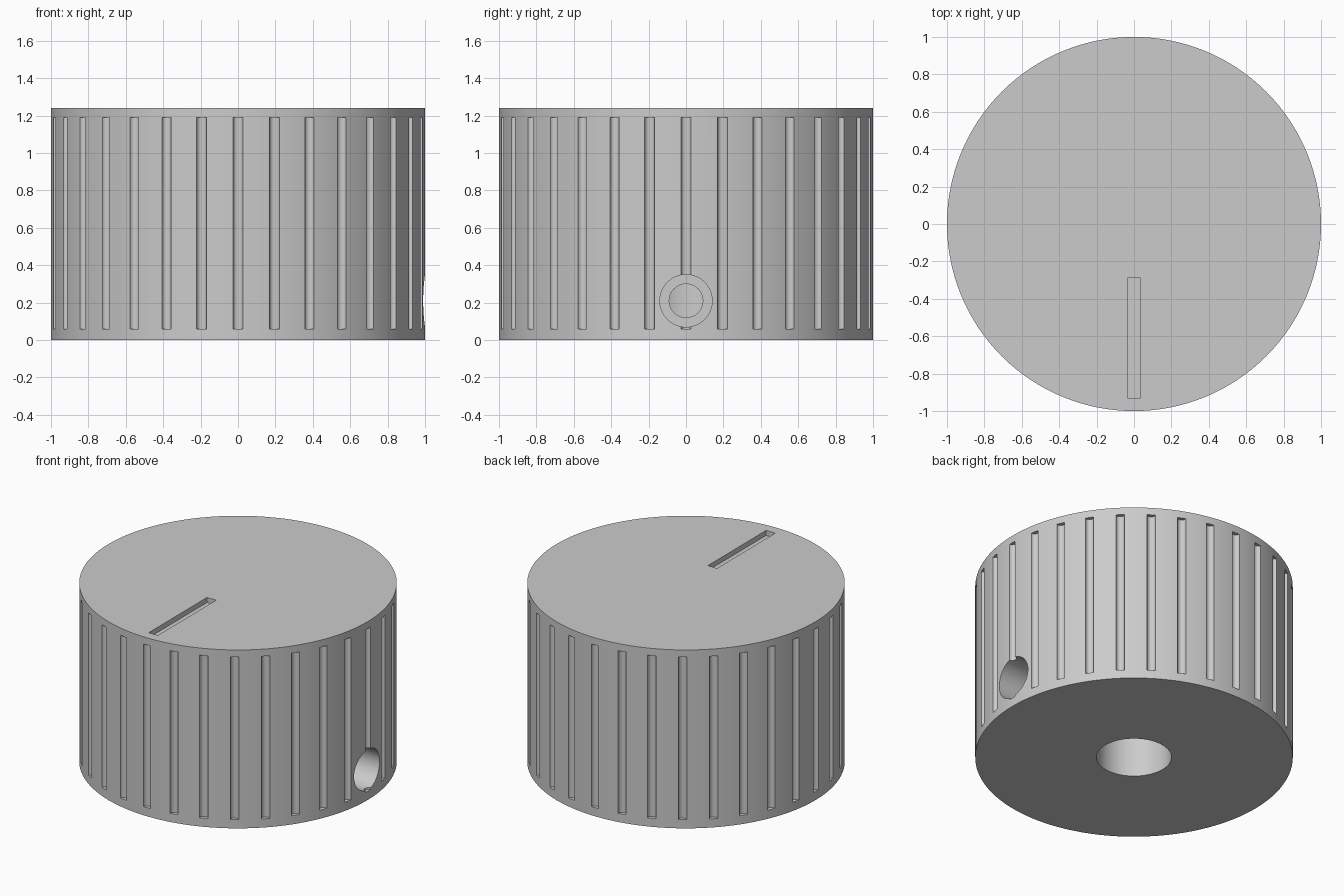
import bpy
import bmesh
from math import pi, radians
from mathutils import Matrix

cube = bpy.data.objects.get("Cube")
if cube:
    bpy.data.objects.remove(cube, do_unlink=True)

HEIGHT = 1.24
GROOVES = 32

grey = bpy.data.materials.new("plain grey")
grey.use_nodes = True
colour = (0.6, 0.6, 0.6, 1)
grey.diffuse_color = colour
grey.node_tree.nodes["Principled BSDF"].inputs["Base Color"].default_value = colour


def make_object(name, bm):
    mesh = bpy.data.meshes.new(name)
    bm.to_mesh(mesh)
    bm.free()
    mesh.materials.append(grey)
    obj = bpy.data.objects.new(name, mesh)
    bpy.context.collection.objects.link(obj)
    return obj


def add_rod(bm, radius, start, end, segments, placement=Matrix()):
    """Cylinder along local z from start to end."""
    shift = Matrix.Translation((0, 0, (start + end) / 2))
    bmesh.ops.create_cone(bm, cap_ends=True, segments=segments, radius1=radius,
                          radius2=radius, depth=end - start, matrix=placement @ shift)


def rod(name, radius, start, end, segments=64, placement=Matrix()):
    bm = bmesh.new()
    add_rod(bm, radius, start, end, segments, placement)
    return make_object(name, bm)


# Knob body
knob = rod("knob_body", 1, 0, HEIGHT, 128)

# Finger grooves round the side
bm = bmesh.new()
for i in range(GROOVES):
    place = Matrix.Rotation(2 * pi * i / GROOVES, 4, "Z") @ Matrix.Translation((1, 0, 0))
    add_rod(bm, 0.027, 0.06, 1.19, 24, place)
grooves = make_object("groove_cutter", bm)

# Pointer slot in the top
bm = bmesh.new()
bmesh.ops.create_cube(bm, size=1, matrix=Matrix.Translation((0, -0.61, HEIGHT))
                      @ Matrix.Diagonal((0.07, 0.64, 0.07, 1)))
slot = make_object("pointer_slot_cutter", bm)

# Shaft bore, and stepped set screw hole on the left side
bore = rod("shaft_bore_cutter", 0.236, -0.1, 0.9)
sideways = Matrix.Translation((0, 0, 0.21)) @ Matrix.Rotation(pi / 2, 4, "Y")
screw_hole = rod("screw_hole_cutter", 0.09, 0, 0.8, 48, sideways)
screw_recess = rod("screw_recess_cutter", 0.14, 0.5, 1.1, 48, sideways)

bpy.ops.object.select_all(action="DESELECT")
bpy.context.view_layer.objects.active = knob
knob.select_set(True)
for cutter in (grooves, slot, bore, screw_hole, screw_recess):
    cutter.hide_render = True
    cut = knob.modifiers.new(cutter.name, "BOOLEAN")
    cut.operation = "DIFFERENCE"
    cut.solver = "EXACT"
    cut.object = cutter
    bpy.ops.object.modifier_apply(modifier=cut.name)
    bpy.data.objects.remove(cutter, do_unlink=True)

bpy.ops.object.shade_smooth_by_angle(angle=radians(30))
